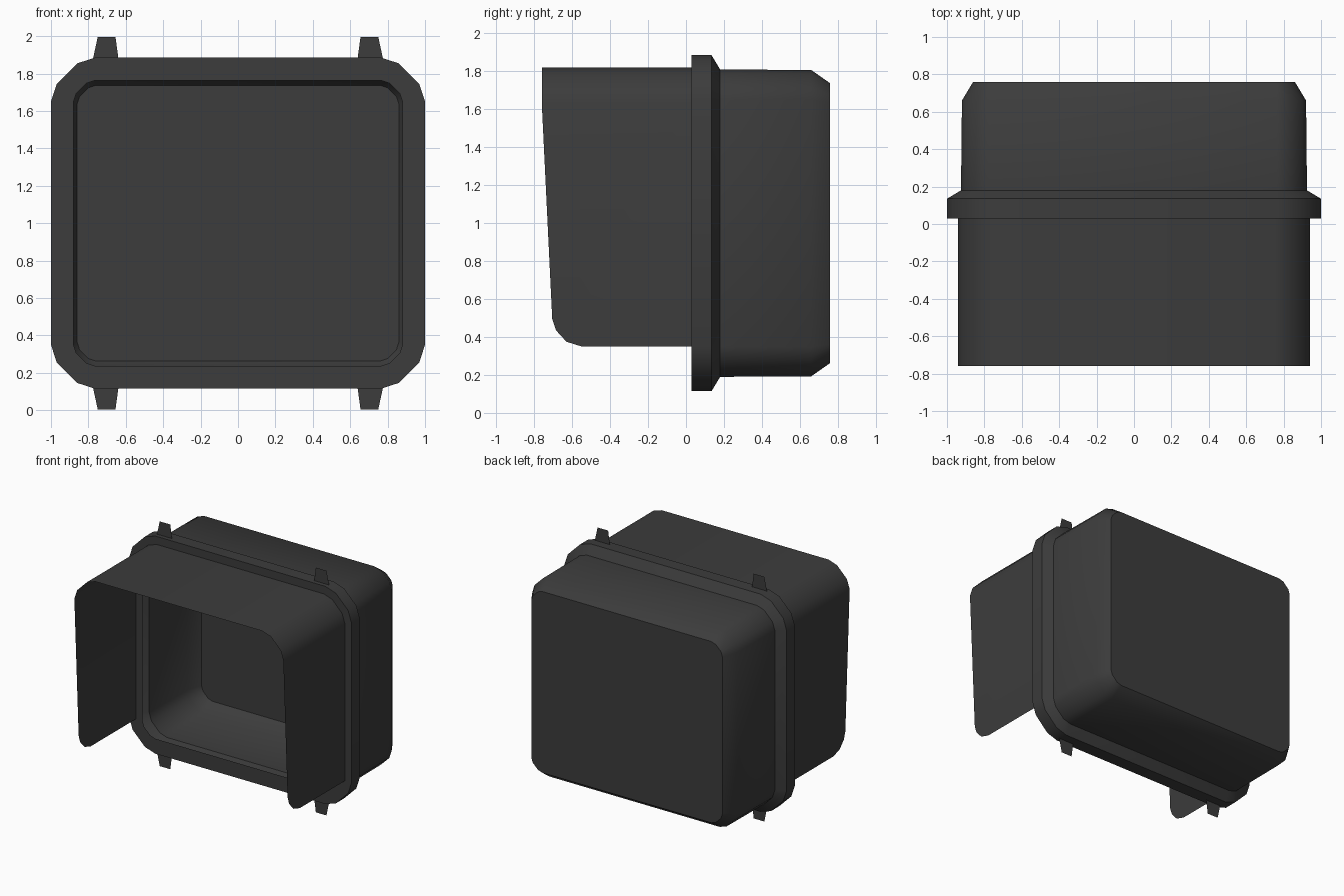
import bpy, bmesh

if "Cube" in bpy.data.objects:
    bpy.data.objects.remove(bpy.data.objects["Cube"])

mat = bpy.data.materials.new("dark_plastic")
mat.diffuse_color = (0.045, 0.045, 0.045, 1)
mat.use_nodes = True
mat.node_tree.nodes["Principled BSDF"].inputs["Base Color"].default_value = mat.diffuse_color
# distances along each corner edge, as fractions of the corner size
CORNER = [(0, 1), (0.13, 0.6), (0.6, 0.13), (1, 0)]


def make(name, verts, faces, smooth=None, fix=True):
    me = bpy.data.meshes.new(name)
    me.from_pydata(verts, [], faces)
    bm = bmesh.new()
    bm.from_mesh(me)
    if fix:
        bmesh.ops.recalc_face_normals(bm, faces=bm.faces)
    bm.to_mesh(me)
    bm.free()
    me.materials.append(mat)
    ob = bpy.data.objects.new(name, me)
    bpy.context.collection.objects.link(ob)
    if smooth:
        bpy.ops.object.select_all(action='DESELECT')
        ob.select_set(True)
        bpy.context.view_layer.objects.active = ob
        bpy.ops.object.shade_smooth_by_angle(angle=smooth)
    return ob


def ring(y, w, h, c):
    """Rounded rectangle around z = 1, counter-clockwise from the right side."""
    q = [(w - a * c, h - b * c) for a, b in CORNER]
    pts = q + [(-x, z) for x, z in q[::-1]]
    pts += [(-x, -z) for x, z in q] + [(x, -z) for x, z in q[::-1]]
    return [(x, y, 1 + z) for x, z in pts]


def loft(name, rings, cap, smooth):
    n = len(rings[0])
    faces = [(i * n + j, i * n + (j + 1) % n,
              (i + 1) * n + (j + 1) % n, (i + 1) * n + j)
             for i in range(len(rings) - 1) for j in range(n)]
    if cap:
        faces.append(tuple(range((len(rings) - 1) * n, len(rings) * n)))
    return make(name, [p for r in rings for p in r], faces, smooth)


# Rear housing: open thin shell with flange, bevelled back
loft("housing", [
    ring(0.03, 0.88, 0.763, 0.115),
    ring(0.03, 1.0, 0.885, 0.235),
    ring(0.135, 1.0, 0.885, 0.235),
    ring(0.18, 0.925, 0.81, 0.16),
    ring(0.66, 0.92, 0.807, 0.155),
    ring(0.76, 0.86, 0.737, 0.10)], True, 0.6)

# Visor: thin sheet hood, open at the bottom, with rounded lower front corners
W, TOP, C = 0.94, 1.82, 0.19
side = [(0.03, 0.35), (-0.55, 0.35), (-0.63, 0.375), (-0.685, 0.435),
        (-0.705, 0.495), (-0.76, TOP - C), (0.03, TOP - C)]
arch = [(W - a * C, TOP - b * C) for a, b in CORNER]
arch += [(-x, z) for x, z in arch[::-1]]
verts = [(x, y, z) for x, z in arch for y in (-0.76, 0.03)]
faces = [(2 * i, 2 * i + 1, 2 * i + 3, 2 * i + 2) for i in range(len(arch) - 1)]
for front, x in ((0, W), (2 * len(arch) - 2, -W)):
    k = len(verts)
    verts += [(x, y, z) for y, z in side[:5]]
    faces.append(tuple(range(k, k + 5)) + (front, front + 1))
make("visor", verts, faces, 0.6)

# Flat tapered clips above and below the flange
verts, faces = [], []
for sx in (-1, 1):
    for sz in (-1, 1):
        k = len(verts)
        verts += [(sx * x, 0.065, 1 + sz * z) for x, z in
                  ((0.64, 0.885), (0.655, 0.995), (0.75, 0.995), (0.775, 0.88))]
        f = (k, k + 1, k + 2, k + 3)
        faces.append(f if sx * sz < 0 else f[::-1])
make("flange_clips", verts, faces, fix=False)
